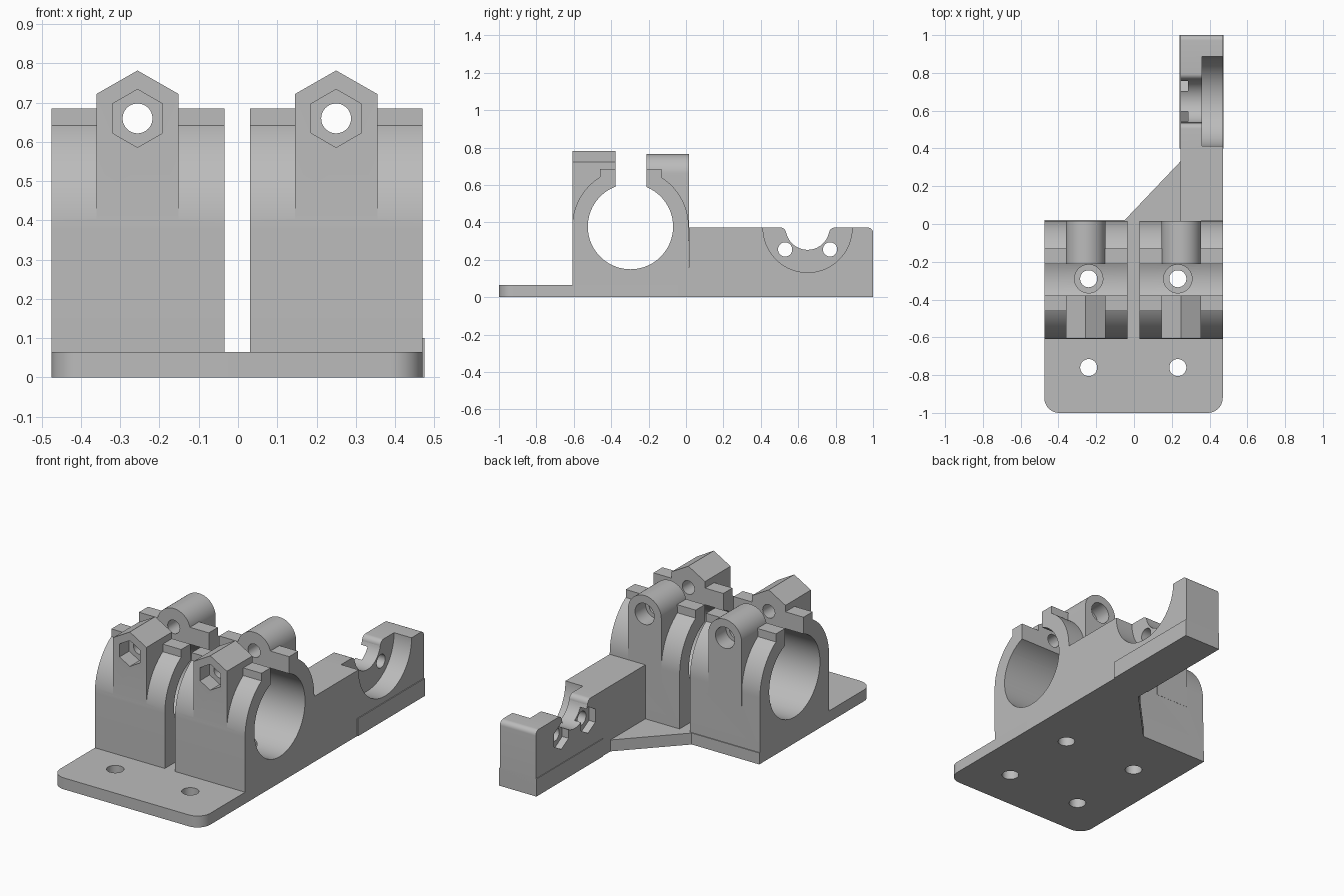
import bpy, bmesh
from math import pi, cos, sin
from mathutils import Vector

cube = bpy.data.objects.get("Cube")
if cube:
    bpy.data.objects.remove(cube, do_unlink=True)

GREY = (0.5, 0.5, 0.5, 1.0)
grey = bpy.data.materials.new("plain grey")
grey.use_nodes = True
grey.diffuse_color = GREY
grey.node_tree.nodes["Principled BSDF"].inputs["Base Color"].default_value = GREY


def arc(u, v, r, start=0, end=360, steps=64):
    """Points on an arc; a full turn leaves out the repeated last point."""
    count = steps if end - start == 360 else steps + 1
    angles = [(start + (end - start) * i / steps) * pi / 180 for i in range(count)]
    return [(u + r * cos(a), v + r * sin(a)) for a in angles]


def rect(u0, u1, v0, v1):
    return [(u0, v0), (u1, v0), (u1, v1), (u0, v1)]


def hexagon(u, v, r):
    return arc(u, v, r, 30, 390, 6)


def prism(name, points, axis, low, high):
    """Extrude a flat profile along x, y or z."""
    place = {"x": lambda u, v, t: (t, u, v),
             "y": lambda u, v, t: (u, t, v),
             "z": lambda u, v, t: (u, v, t)}[axis]
    bm = bmesh.new()
    face = bm.faces.new([bm.verts.new(place(u, v, low)) for u, v in points])
    moved = bmesh.ops.extrude_face_region(bm, geom=[face])["geom"]
    bmesh.ops.translate(bm, verts=[g for g in moved if isinstance(g, bmesh.types.BMVert)],
                        vec=Vector(place(0, 0, high - low)))
    bmesh.ops.recalc_face_normals(bm, faces=bm.faces)
    mesh = bpy.data.meshes.new(name)
    bm.to_mesh(mesh)
    bm.free()
    mesh.materials.append(grey)
    obj = bpy.data.objects.new(name, mesh)
    bpy.context.collection.objects.link(obj)
    return obj


def combine(obj, operation, *tools):
    """Apply exact booleans, then drop the helper solids."""
    for tool in tools:
        tool.hide_render = True
        mod = obj.modifiers.new("boolean", "BOOLEAN")
        mod.operation, mod.solver, mod.object = operation, "EXACT", tool
        bpy.context.view_layer.objects.active = obj
        bpy.ops.object.modifier_apply(modifier=mod.name)
        bpy.data.objects.remove(tool, do_unlink=True)


def smooth(obj):
    bpy.ops.object.select_all(action="DESELECT")
    obj.select_set(True)
    bpy.context.view_layer.objects.active = obj
    bpy.ops.object.shade_smooth_by_angle(angle=pi / 7)


LEFT, RIGHT = 0.47, -0.475
FRONT, BACK = -0.607, 0.015
PLATE = 0.065
ROD_Y, ROD_Z = -0.297, 0.377
BOLT_Z = 0.66

# Base plate with rounded front corners and a diagonal gusset to the arm
outline = (arc(RIGHT + 0.08, -0.92, 0.08, 180, 270, 12)
           + arc(LEFT - 0.08, -0.92, 0.08, 270, 360, 12)
           + [(LEFT, BACK), (0.245, BACK), (0.245, 0.33), (-0.05, 0.02), (RIGHT, 0.02)])
base = prism("base_plate", outline, "z", 0, PLATE)
for x in (-0.24, 0.232):
    for y in (-0.76, -0.29):
        combine(base, "DIFFERENCE", prism("screw_hole", arc(x, y, 0.045), "z", -0.1, 0.2))
smooth(base)


def clamp(name, x0, x1, bolt_x, screw_x):
    """Split rod clamp with a nut boss in front and a screw boss behind."""
    body = prism(name, [(FRONT, PLATE), (BACK, PLATE)]
                 + arc(ROD_Y, ROD_Z, 0.311, 0, 180), "x", x0, x1)
    half = 0.105
    peak = [(bolt_x - half, 0.3), (bolt_x + half, 0.3), (bolt_x + half, 0.722),
            (bolt_x, 0.782), (bolt_x - half, 0.722)]
    dome = [(bolt_x - half, 0.3), (bolt_x + half, 0.3)] + arc(bolt_x, BOLT_Z, half, 0, 180, 32)
    combine(body, "UNION",
            prism("tabs", rect(-0.46, -0.13, 0.5, 0.685), "x", x0, x1),
            prism("nut_boss", peak, "y", FRONT, -0.36),
            prism("screw_boss", dome, "y", -0.23, BACK))
    combine(body, "DIFFERENCE",
            prism("slot", rect(-0.378, -0.212, 0.45, 0.9), "x", x0 - 0.1, x1 + 0.1),
            prism("rod_bore", arc(ROD_Y, ROD_Z, 0.228, steps=96), "x", x0 - 0.1, x1 + 0.1),
            prism("bolt_hole", arc(bolt_x, BOLT_Z, 0.038), "y", -0.8, 0.2),
            prism("nut_trap", hexagon(bolt_x, BOLT_Z, 0.074), "y", -0.8, -0.52),
            prism("bolt_head_pocket", arc(bolt_x, BOLT_Z, 0.06), "y", -0.08, 0.2),
            prism("screw_head_pocket", arc(screw_x, -0.29, 0.075), "z", 0.02, 0.3))
    smooth(body)


clamp("right_rod_clamp", RIGHT, -0.035, -0.256, -0.24)
clamp("left_rod_clamp", 0.03, LEFT, 0.25, 0.232)

# Arm reaching back from the left clamp
ARM_IN, ARM_TOP, REST = 0.245, 0.372, 0.4
prism("arm_beam", rect(BACK, REST, 0, ARM_TOP), "x", ARM_IN, LEFT)

# Bearing rest: half-round saddle with softened upper edges
CY, CZ = 0.65, 0.37
saddle = arc(CY, CZ, 0.117, 180, 360, 40)[3:-3]
top_edge = (arc(0.795, 0.342, 0.03, 180, 90, 8) + arc(0.972, 0.344, 0.028, 90, 0, 8))
profile = ([(REST, 0), (REST, ARM_TOP)] + arc(0.505, 0.342, 0.03, 90, 0, 8)
           + saddle + top_edge + [(1.0, 0)])
rest = prism("bearing_rest", profile, "x", ARM_IN, LEFT)
combine(rest, "DIFFERENCE",
        prism("bearing_recess", arc(CY, CZ, 0.238, steps=96), "x", 0.36, 0.6))
for y in (0.53, 0.77):
    combine(rest, "DIFFERENCE",
            prism("screw_hole", arc(y, 0.255, 0.038), "x", 0.1, 0.6),
            prism("nut_trap", hexagon(y, 0.255, 0.075), "x", 0.1, 0.285))
smooth(rest)

# Slightly proud foot under the bearing rest
prism("rest_foot", rect(REST, 1.0, 0, 0.1), "x", 0.241, 0.475)
